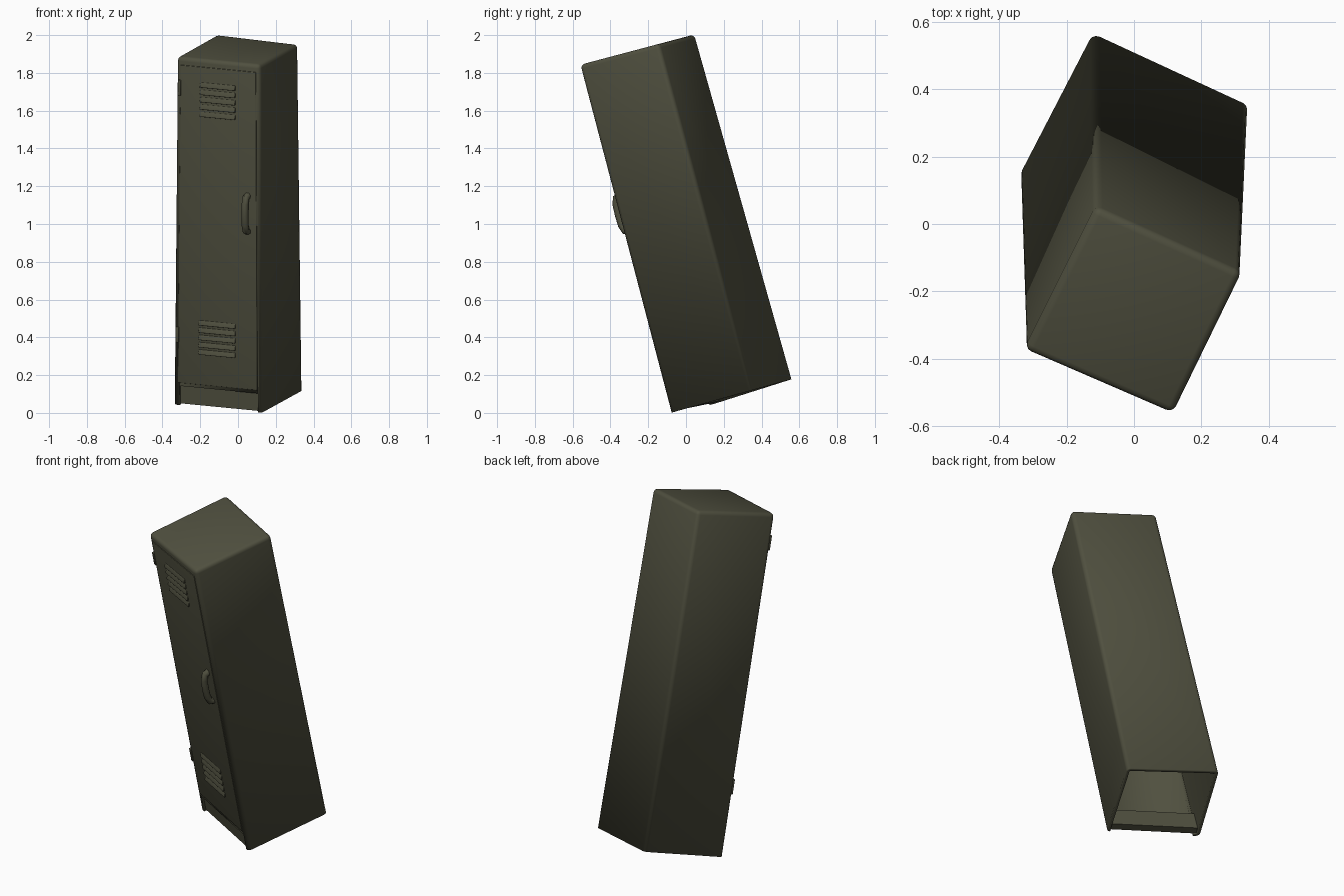
import bpy, bmesh, math
from mathutils import Vector

if "Cube" in bpy.data.objects:
    bpy.data.objects.remove(bpy.data.objects["Cube"])

# Corners of the leaning, slightly tapered locker: FL, FR, BL, BR
BOT = [Vector(p) for p in ((-.342, .14, .045), (.125, -.083, 0), (-.122, .565, .18), (.343, .35, .12))]
TOP = [Vector(p) for p in ((-.325, -.375, 1.885), (.115, -.565, 1.842), (-.113, .05, 2.005), (.32, -.145, 1.953))]

def P(u, v, w):
    """u: left to right, v: front to back, w: bottom to top (all 0..1)"""
    def quad(c):
        return c[0].lerp(c[1], u).lerp(c[2].lerp(c[3], u), v)
    return quad(BOT).lerp(quad(TOP), w)

paint = bpy.data.materials.new("dark olive paint")
paint.diffuse_color = (.08, .08, .05, 1)
paint.use_nodes = True
paint.node_tree.nodes["Principled BSDF"].inputs["Base Color"].default_value = paint.diffuse_color

def finish(ob):
    ob.data.materials.append(paint)
    bpy.ops.object.select_all(action='DESELECT')
    ob.select_set(True)
    bpy.context.view_layer.objects.active = ob
    bpy.ops.object.shade_smooth_by_angle(angle=math.radians(40))
    return ob

def block(name, u, v, w, bevel=0, top_v=None, open_bottom=False):
    """Box in locker space; top_v slopes the front face."""
    bm = bmesh.new()
    bmesh.ops.create_cube(bm, size=1)
    for q in bm.verts:
        a, b, c = (int(t > 0) for t in q.co)
        vv = top_v if (top_v is not None and c and not b) else v[b]
        q.co = P(u[a], vv, w[c])
    if open_bottom:
        bm.faces.ensure_lookup_table()
        low = min(bm.faces, key=lambda f: f.calc_center_median().z)
        bmesh.ops.delete(bm, geom=[low], context='FACES_ONLY')
    if bevel:
        edges = [e for e in bm.edges if not e.is_boundary]
        bmesh.ops.bevel(bm, geom=edges, offset=bevel, segments=3, profile=.5, affect='EDGES')
    bmesh.ops.recalc_face_normals(bm, faces=bm.faces)
    me = bpy.data.meshes.new(name)
    bm.to_mesh(me)
    bm.free()
    ob = bpy.data.objects.new(name, me)
    bpy.context.collection.objects.link(ob)
    return finish(ob)

# Hollow cabinet, open underneath, with the toe recess cut from the front
body = block("cabinet", (0, 1), (0, 1), (0, 1), .022, open_bottom=True)
cutter = block("toe_cutter", (.07, .96), (-.1, .06), (-.05, .055))
bpy.context.view_layer.objects.active = body
shell = body.modifiers.new("shell", 'SOLIDIFY')
shell.thickness = .02
shell.offset = -1
cut = body.modifiers.new("toe recess", 'BOOLEAN')
cut.object = cutter
cut.operation = 'DIFFERENCE'
for name in ("shell", "toe recess"):
    bpy.ops.object.modifier_apply(modifier=name)
bpy.data.objects.remove(cutter)

# Kick plate behind the recess
block("kick_plate", (.04, .97), (.024, .11), (.003, .058))

# Door skin, barely proud of the cabinet
block("door", (.05, .955), (-.007, .01), (.064, .978), .003)

# Louvre vents
for label, w0 in (("lower", .152), ("upper", .836)):
    for i in range(5):
        w = w0 + i * .021
        block(f"{label}_louvre_{i + 1}", (.29, .71), (-.03, .01), (w, w + .014), .003, top_v=-.01)

# Hinges on the left edge of the door
for label, w in (("lower", .18), ("upper", .89)):
    block(f"{label}_hinge", (.022, .06), (-.018, .01), (w, w + .045), .004)

# Pull handle
cu = bpy.data.curves.new("handle", 'CURVE')
cu.dimensions = '3D'
cu.bevel_depth = .019
cu.bevel_resolution = 3
path = ((.01, .518), (-.045, .522), (-.068, .54), (-.072, .57), (-.068, .6), (-.045, .617), (.01, .621))
sp = cu.splines.new('POLY')
sp.points.add(len(path) - 1)
for pt, (v, w) in zip(sp.points, path):
    pt.co = (*P(.85, v, w), 1)
handle = bpy.data.objects.new("handle", cu)
bpy.context.collection.objects.link(handle)
bpy.ops.object.select_all(action='DESELECT')
handle.select_set(True)
bpy.context.view_layer.objects.active = handle
bpy.ops.object.convert(target='MESH')
finish(bpy.context.view_layer.objects.active)
